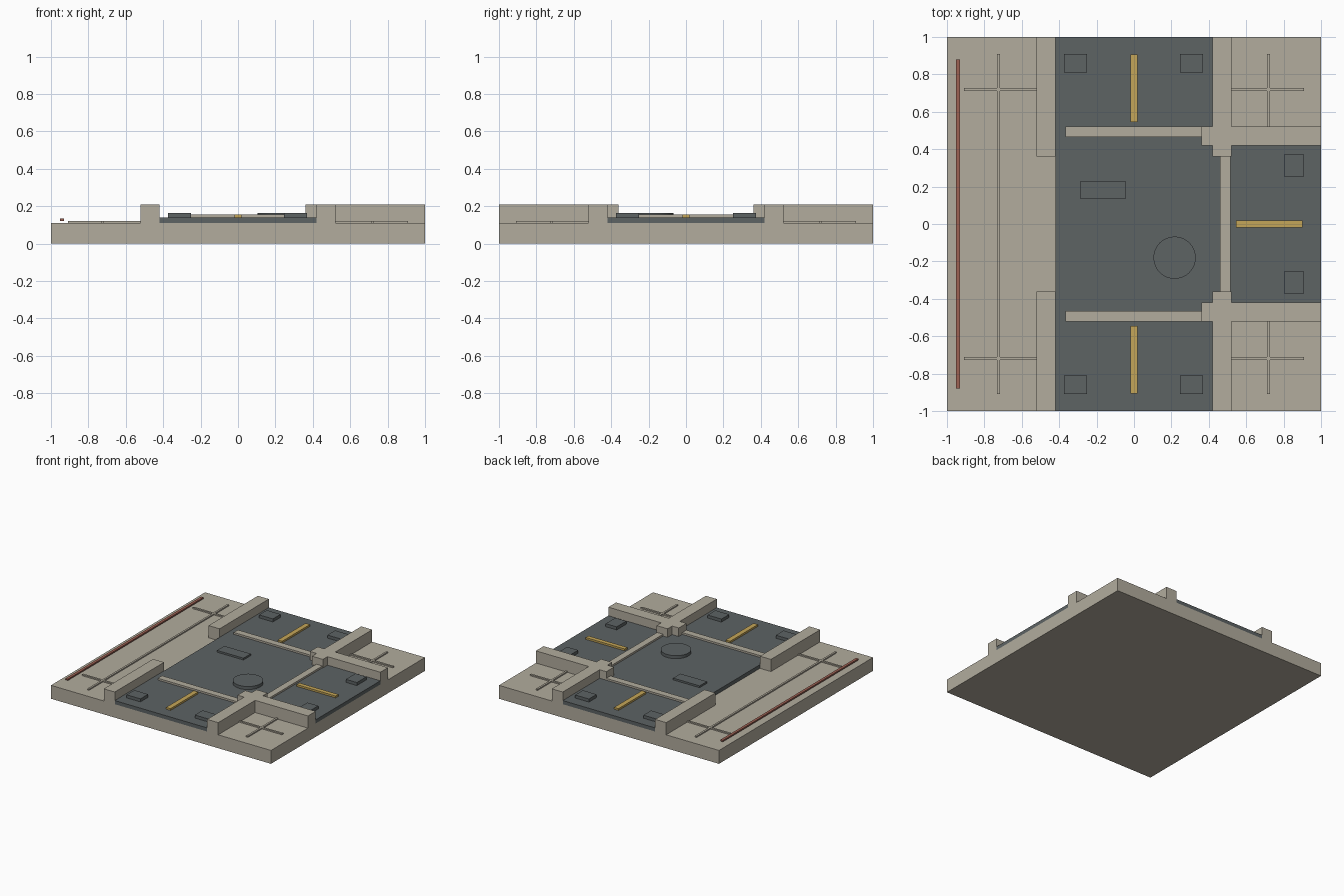
import bpy, bmesh

if "Cube" in bpy.data.objects:
    bpy.data.objects.remove(bpy.data.objects["Cube"])


def material(name, rgb):
    """Flat material from an sRGB 0-255 colour."""
    m = bpy.data.materials.new(name)
    lin = [((c / 255 + 0.055) / 1.055) ** 2.4 for c in rgb]
    m.diffuse_color = (*lin, 1)
    m.use_nodes = True
    m.node_tree.nodes["Principled BSDF"].inputs["Base Color"].default_value = m.diffuse_color
    return m


STONE = material("stone", (178, 172, 157))
ASPHALT = material("asphalt", (93, 99, 100))
YELLOW = material("yellow_paint", (197, 166, 88))
RED = material("red_trim", (158, 98, 84))


def finish(name, bm, mat):
    me = bpy.data.meshes.new(name)
    bm.to_mesh(me)
    bm.free()
    me.materials.append(mat)
    ob = bpy.data.objects.new(name, me)
    bpy.context.collection.objects.link(ob)
    return ob


def box(name, x, y, z, mat):
    """Box from (min, max) ranges on each axis."""
    bm = bmesh.new()
    bmesh.ops.create_cube(bm, size=1)
    for v in bm.verts:
        for i, (lo, hi) in enumerate((x, y, z)):
            v.co[i] = lo if v.co[i] < 0 else hi
    return finish(name, bm, mat)


def pair(name, x, y, z, mat):
    """The same box on the back and front halves."""
    box(name + "_back", x, y, z, mat)
    box(name + "_front", x, (-y[1], -y[0]), z, mat)


GROUND, ROAD = 0.11, 0.14
CURB = (GROUND, 0.21)
PAINT = (ROAD, 0.155)
PLATE = (ROAD, 0.165)
SEAM = (GROUND, 0.12)

# Ground slab and T-shaped road
box("ground_slab", (-1, 1), (-1, 1), (0, GROUND), STONE)
box("main_road", (-0.42, 0.42), (-1, 1), (GROUND, ROAD), ASPHALT)
box("side_road", (0.42, 1), (-0.42, 0.42), (GROUND, ROAD), ASPHALT)

# Curbs; the right-hand ones cross at the corners
pair("left_curb", (-0.52, -0.42), (0.36, 1), CURB, STONE)
pair("right_curb", (0.42, 0.52), (0.36, 1), CURB, STONE)
pair("side_curb", (0.36, 1), (0.42, 0.52), CURB, STONE)

# Stop lines and yellow centre dashes
pair("stop_line", (-0.365, 0.36), (0.465, 0.52), PAINT, STONE)
box("side_stop_line", (0.46, 0.515), (-0.36, 0.36), PAINT, STONE)
pair("centre_dash", (-0.02, 0.02), (0.545, 0.905), PAINT, YELLOW)
box("side_centre_dash", (0.545, 0.9), (-0.018, 0.018), PAINT, YELLOW)

# Drain plates near the road ends
pair("left_drain", (-0.375, -0.25), (0.81, 0.91), PLATE, ASPHALT)
pair("right_drain", (0.245, 0.37), (0.81, 0.91), PLATE, ASPHALT)
pair("side_drain", (0.805, 0.905), (0.25, 0.375), PLATE, ASPHALT)

# Road patch and round manhole cover
box("road_patch", (-0.285, -0.045), (0.135, 0.23), (ROAD, 0.155), ASPHALT)
bm = bmesh.new()
bmesh.ops.create_cone(bm, cap_ends=True, segments=32, radius1=0.113,
                      radius2=0.113, depth=0.025)
bmesh.ops.translate(bm, verts=bm.verts, vec=(0.217, -0.18, ROAD + 0.0125))
cover = finish("manhole_cover", bm, ASPHALT)
bpy.context.view_layer.objects.active = cover
cover.select_set(True)
bpy.ops.object.shade_smooth_by_angle()

# Raised pavement seams
box("left_long_seam", (-0.733, -0.717), (-0.91, 0.91), SEAM, STONE)
pair("left_cross_seam", (-0.91, -0.52), (0.712, 0.728), SEAM, STONE)
pair("right_long_seam", (0.712, 0.728), (0.52, 0.91), SEAM, STONE)
pair("right_cross_seam", (0.52, 0.91), (0.712, 0.728), SEAM, STONE)

# Red trim rail floating above the left pavement
box("red_rail", (-0.952, -0.93), (-0.88, 0.88), (0.122, 0.134), RED)
